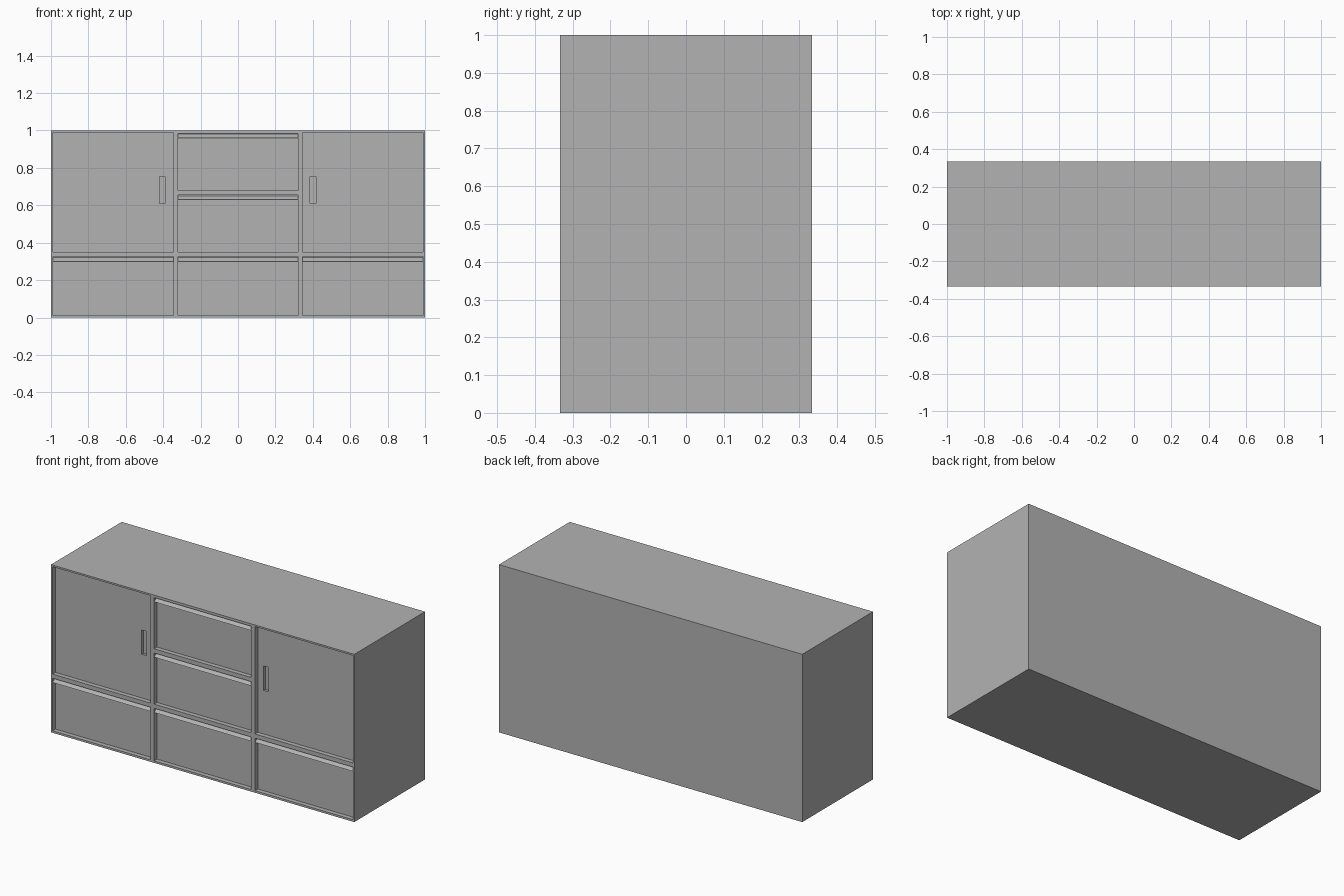
import bpy
import bmesh

cube = bpy.data.objects.get("Cube")
if cube:
    bpy.data.objects.remove(cube, do_unlink=True)

grey = bpy.data.materials.new("plain grey")
grey.use_nodes = True
colour = (0.45, 0.45, 0.45, 1)
grey.diffuse_color = colour
grey.node_tree.nodes["Principled BSDF"].inputs["Base Color"].default_value = colour

FRONT, BACK = -0.333, 0.333
RECESS = 0.027
PANEL = FRONT + RECESS


def finish(name, bm):
    bmesh.ops.recalc_face_normals(bm, faces=bm.faces)
    mesh = bpy.data.meshes.new(name)
    bm.to_mesh(mesh)
    bm.free()
    mesh.materials.append(grey)
    obj = bpy.data.objects.new(name, mesh)
    bpy.context.collection.objects.link(obj)
    return obj


def box(name, x0, x1, y0, y1, z0, z1):
    bm = bmesh.new()
    bmesh.ops.create_cube(bm, size=1)
    for v in bm.verts:
        v.co.x = x1 if v.co.x > 0 else x0
        v.co.y = y1 if v.co.y > 0 else y0
        v.co.z = z1 if v.co.z > 0 else z0
    return finish(name, bm)


def prism(name, x0, x1, profile):
    """Extrude a (y, z) profile along x."""
    bm = bmesh.new()
    face = bm.faces.new([bm.verts.new((x0, y, z)) for y, z in profile])
    new = bmesh.ops.extrude_face_region(bm, geom=[face])["geom"]
    verts = [g for g in new if isinstance(g, bmesh.types.BMVert)]
    bmesh.ops.translate(bm, verts=verts, vec=(x1 - x0, 0, 0))
    return finish(name, bm)


def cut(target, cutter):
    cutter.hide_render = True
    cutter.hide_set(True)
    mod = target.modifiers.new(cutter.name, "BOOLEAN")
    mod.operation = "DIFFERENCE"
    mod.solver = "EXACT"
    mod.object = cutter


# Cabinet body
body = box("cabinet_body", -1, 1, FRONT, BACK, 0, 1)

# Openings: name, left, right, bottom, top
doors = [("right_door", -0.99, -0.345, 0.35, 0.99),
         ("left_door", 0.345, 0.99, 0.35, 0.99)]
drawers = [("upper_drawer", -0.32, 0.32, 0.68, 0.985),
           ("middle_drawer", -0.32, 0.32, 0.35, 0.655),
           ("lower_right_drawer", -0.99, -0.345, 0.012, 0.325),
           ("lower_centre_drawer", -0.32, 0.32, 0.012, 0.325),
           ("lower_left_drawer", 0.345, 0.99, 0.012, 0.325)]

for name, x0, x1, z0, z1 in doors + drawers:
    cut(body, box(name + "_recess", x0, x1, FRONT - 0.1, PANEL, z0, z1))

# Sunken door pulls
for side, x in (("right", -0.405), ("left", 0.4)):
    cut(body, box(side + "_door_pull_slot", x - 0.016, x + 0.016,
                  FRONT - 0.1, PANEL + 0.015, 0.61, 0.755))

# Sloping finger lip along the top of each drawer
for name, x0, x1, z0, z1 in drawers:
    prism(name + "_lip", x0, x1, [(FRONT, z1 - 0.025), (PANEL, z1 - 0.005),
                                  (PANEL + 0.005, z1 - 0.005),
                                  (PANEL + 0.005, z1 - 0.025)])
